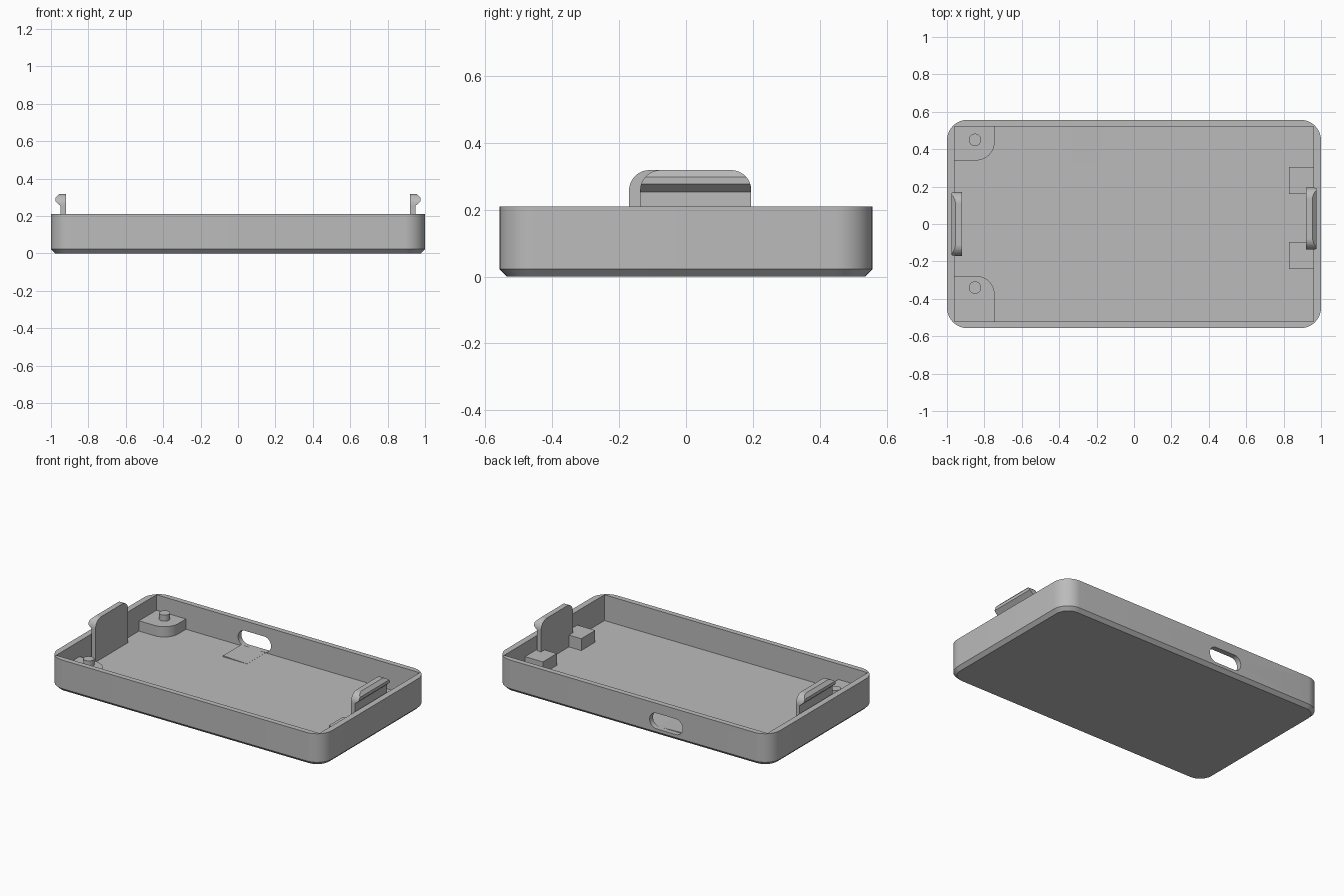
import bpy, bmesh, math
from mathutils import Vector

if "Cube" in bpy.data.objects:
    bpy.data.objects.remove(bpy.data.objects["Cube"])

gray = bpy.data.materials.new("plastic gray")
gray.use_nodes = True
gray.diffuse_color = (0.5, 0.5, 0.5, 1)
gray.node_tree.nodes["Principled BSDF"].inputs["Base Color"].default_value = (0.5, 0.5, 0.5, 1)


def rounded(x0, x1, y0, y1, radii, steps=12):
    """Counter-clockwise rectangle; radii start at the lower left corner."""
    corners = [(x0, y0, 1, 1), (x1, y0, -1, 1), (x1, y1, -1, -1), (x0, y1, 1, -1)]
    pts = []
    for i, ((cx, cy, sx, sy), r) in enumerate(zip(corners, radii)):
        if r == 0:
            pts.append((cx, cy))
            continue
        for k in range(steps + 1):
            a = math.pi * (1 + i / 2 + k / steps / 2)
            pts.append((cx + sx * r + r * math.cos(a), cy + sy * r + r * math.sin(a)))
    return pts


def loft(name, rings):
    """Skin a stack of equal-length rings of 3D points and cap the ends."""
    bm = bmesh.new()
    loops = [[bm.verts.new(p) for p in ring] for ring in rings]
    for a, b in zip(loops, loops[1:]):
        for i in range(len(a)):
            j = (i + 1) % len(a)
            bm.faces.new((a[i], a[j], b[j], b[i]))
    bm.faces.new(loops[0][::-1])
    bm.faces.new(loops[-1])
    bmesh.ops.recalc_face_normals(bm, faces=bm.faces)
    mesh = bpy.data.meshes.new(name)
    bm.to_mesh(mesh)
    bm.free()
    mesh.materials.append(gray)
    obj = bpy.data.objects.new(name, mesh)
    bpy.context.collection.objects.link(obj)
    return obj


def prism(name, pts, lo, hi, axis="z"):
    place = {"z": lambda a, b, h: (a, b, h),
             "y": lambda a, b, h: (a, h, b),
             "x": lambda a, b, h: (h, a, b)}[axis]
    return loft(name, [[place(a, b, h) for a, b in pts] for h in (lo, hi)])


def combine(obj, other, operation):
    mod = obj.modifiers.new(operation.lower(), "BOOLEAN")
    mod.object, mod.operation, mod.solver = other, operation, "EXACT"
    other.hide_render = True
    other.hide_viewport = True
    other.display_type = "WIRE"


def smooth(obj):
    bpy.ops.object.select_all(action="DESELECT")
    obj.select_set(True)
    bpy.context.view_layer.objects.active = obj
    bpy.ops.object.shade_smooth_by_angle(angle=math.radians(30))


HX, HY, TOP, FLOOR, CHAMFER, R = 1.0, 0.557, 0.21, 0.04, 0.022, 0.11
IN_X, IN_Y = 0.96, 0.522

# Tray shell with chamfered underside
rings = []
for z, d in ((0, CHAMFER), (CHAMFER, 0), (TOP, 0)):
    outline = rounded(-HX + d, HX - d, -HY + d, HY - d, [R - d] * 4)
    rings.append([(x, y, z) for x, y in outline])
tray = loft("tray", rings)
smooth(tray)
cavity = prism("cavity_cutter", rounded(-IN_X, IN_X, -IN_Y, IN_Y, [0] * 4), FLOOR, 0.4)
combine(tray, cavity, "DIFFERENCE")

# Cable port through the back wall
port = prism("port_cutter", rounded(-0.365, -0.125, 0.042, 0.145, [0.05] * 4), 0.5, 0.7, "y")
combine(tray, port, "DIFFERENCE")

# Corner supports with locating pins
for side, edge, pin_y in (("back", 0.34, 0.45), ("front", -0.277, -0.34)):
    if side == "back":
        outline = rounded(-0.965, -0.745, edge, IN_Y + 0.003, [0, 0.1, 0, 0])
    else:
        outline = rounded(-0.965, -0.745, -IN_Y - 0.003, edge, [0, 0, 0.1, 0])
    smooth(prism(side + "_support", outline, FLOOR - 0.01, 0.108))
    r = 0.033
    smooth(prism(side + "_pin", rounded(-0.85 - r, -0.85 + r, pin_y - r, pin_y + r, [r * 0.999] * 4, 8),
                 0.1, 0.148))

# Rest blocks beside the left clip
for side, y in (("back", 0.16), ("front", -0.24)):
    prism(side + "_rest_block", rounded(0.83, 0.965, y, y + 0.145, [0] * 4), FLOOR - 0.01, 0.118)

# Snap clips: hooked profile trimmed to a round-cornered tab
HOOK = [(0.92, 0.03), (0.92, 0.318), (0.955, 0.318), (0.975, 0.297),
        (0.975, 0.277), (0.948, 0.253), (0.948, 0.03)]
for side, s, y0, y1 in (("left", 1, -0.137, 0.195), ("right", -1, -0.17, 0.17)):
    clip = prism(side + "_clip", [(s * x, z) for x, z in HOOK], y0 - 0.02, y1 + 0.02, "y")
    tab = prism(side + "_clip_trim", rounded(y0, y1, 0.02, 0.318, [0, 0, 0.06, 0.06]),
                *sorted((s * 0.9, s * 1.0)), "x")
    combine(clip, tab, "INTERSECT")
    smooth(clip)

# Shallow sloped pad in front of the port
prism("port_pad", [(-0.34, FLOOR - 0.005), (-0.165, FLOOR - 0.005), (-0.165, FLOOR + 0.0005),
                   (-0.34, FLOOR + 0.008)], 0.33, IN_Y + 0.002, "y")
